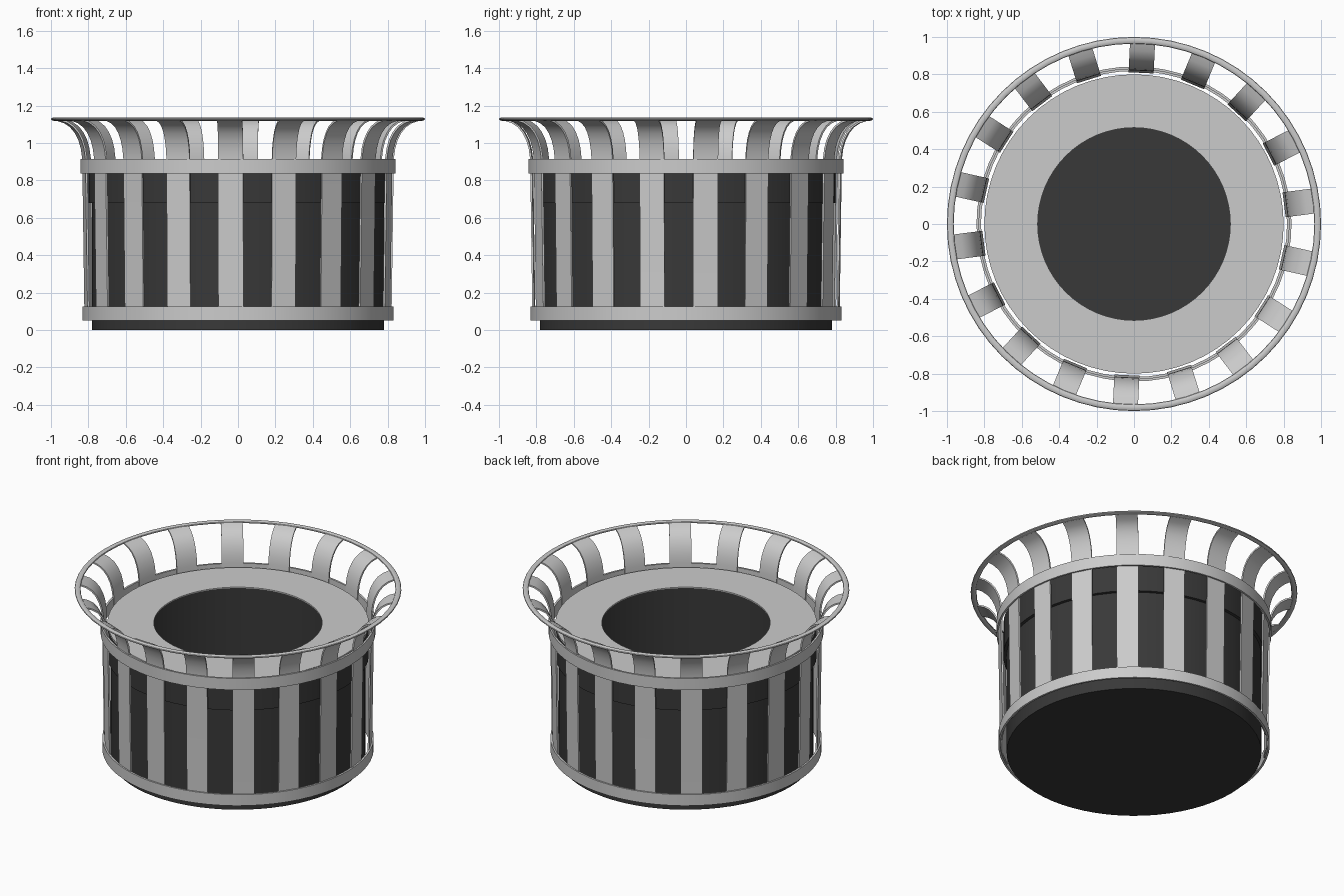
import bpy, bmesh, math
from mathutils import Matrix

if "Cube" in bpy.data.objects:
    bpy.data.objects.remove(bpy.data.objects["Cube"])

SLATS = 18
OFFSET = math.radians(7.3)

dark = bpy.data.materials.new("dark_liner")
dark.diffuse_color = (0.04, 0.04, 0.04, 1)
dark.use_nodes = True
dark.node_tree.nodes["Principled BSDF"].inputs["Base Color"].default_value = dark.diffuse_color


def make_object(name, bm, mat=None):
    bmesh.ops.recalc_face_normals(bm, faces=bm.faces)
    me = bpy.data.meshes.new(name)
    bm.to_mesh(me)
    bm.free()
    ob = bpy.data.objects.new(name, me)
    bpy.context.collection.objects.link(ob)
    if mat:
        me.materials.append(mat)
    bpy.ops.object.select_all(action='DESELECT')
    ob.select_set(True)
    bpy.context.view_layer.objects.active = ob
    bpy.ops.object.shade_smooth_by_angle(angle=math.radians(35))
    return ob


def lathe(name, profile, segs=64, mat=None, closed=True):
    """Spin an (r, z) profile about the z axis."""
    bm = bmesh.new()
    vs = [bm.verts.new((r, 0, z)) for r, z in profile]
    edges = [bm.edges.new(p) for p in zip(vs, vs[1:])]
    if closed:
        edges.append(bm.edges.new((vs[-1], vs[0])))
    bmesh.ops.spin(bm, geom=vs + edges, cent=(0, 0, 0), axis=(0, 0, 1),
                   angle=math.tau, steps=segs)
    bmesh.ops.remove_doubles(bm, verts=bm.verts, dist=1e-5)
    return make_object(name, bm, mat)


def band(name, r0, r1, z0, z1):
    return lathe(name, [(r0, z0), (r1, z0), (r1, z1), (r0, z1)])


# Inner liner: open can with a wider collar at the top
lathe("liner", [(0, 0), (0.78, 0), (0.78, 0.68), (0.80, 0.68), (0.80, 0.892),
                (0.765, 0.892), (0.765, 0.02), (0, 0.02)], mat=dark, closed=False)

# Flat lid with round opening
lathe("lid", [(0.515, 0.89), (0.80, 0.89), (0.80, 0.90), (0.515, 0.90)])

# Holding bands
band("bottom_band", 0.818, 0.831, 0.05, 0.125)
band("top_band", 0.829, 0.842, 0.837, 0.915)

# Rounded rim
lathe("rim", [(0.982 + 0.018 * math.cos(a), 1.127 + 0.009 * math.sin(a))
              for a in (math.tau * i / 12 for i in range(12))])

# Flared slats: centreline path given thickness, swept across the width
path = [(0.814, 0.055), (0.825, 0.84), (0.827, 0.92), (0.834, 0.97), (0.847, 1.015),
        (0.867, 1.055), (0.893, 1.087), (0.927, 1.11), (0.975, 1.126)]
HALF_T, HALF_W = 0.005, 0.067
outline_a, outline_b = [], []
for i, (r, z) in enumerate(path):
    p, q = path[max(i - 1, 0)], path[min(i + 1, len(path) - 1)]
    dr, dz = q[0] - p[0], q[1] - p[1]
    n = math.hypot(dr, dz)
    outline_a.append((r + HALF_T * dz / n, z - HALF_T * dr / n))
    outline_b.append((r - HALF_T * dz / n, z + HALF_T * dr / n))

bm = bmesh.new()
for k in range(SLATS):
    rot = Matrix.Rotation(OFFSET + k * math.tau / SLATS, 4, 'Z')
    rows = []
    for (ra, za), (rb, zb) in zip(outline_a, outline_b):
        row = [(ra, -HALF_W, za), (ra, HALF_W, za), (rb, HALF_W, zb), (rb, -HALF_W, zb)]
        vs = [bm.verts.new(c) for c in row]
        bmesh.ops.transform(bm, matrix=rot, verts=vs)
        rows.append(vs)
    for lo, hi in zip(rows, rows[1:]):
        for j in range(4):
            bm.faces.new((lo[j], lo[(j + 1) % 4], hi[(j + 1) % 4], hi[j]))
    bm.faces.new(rows[0])
    bm.faces.new(rows[-1])
make_object("slats", bm)
